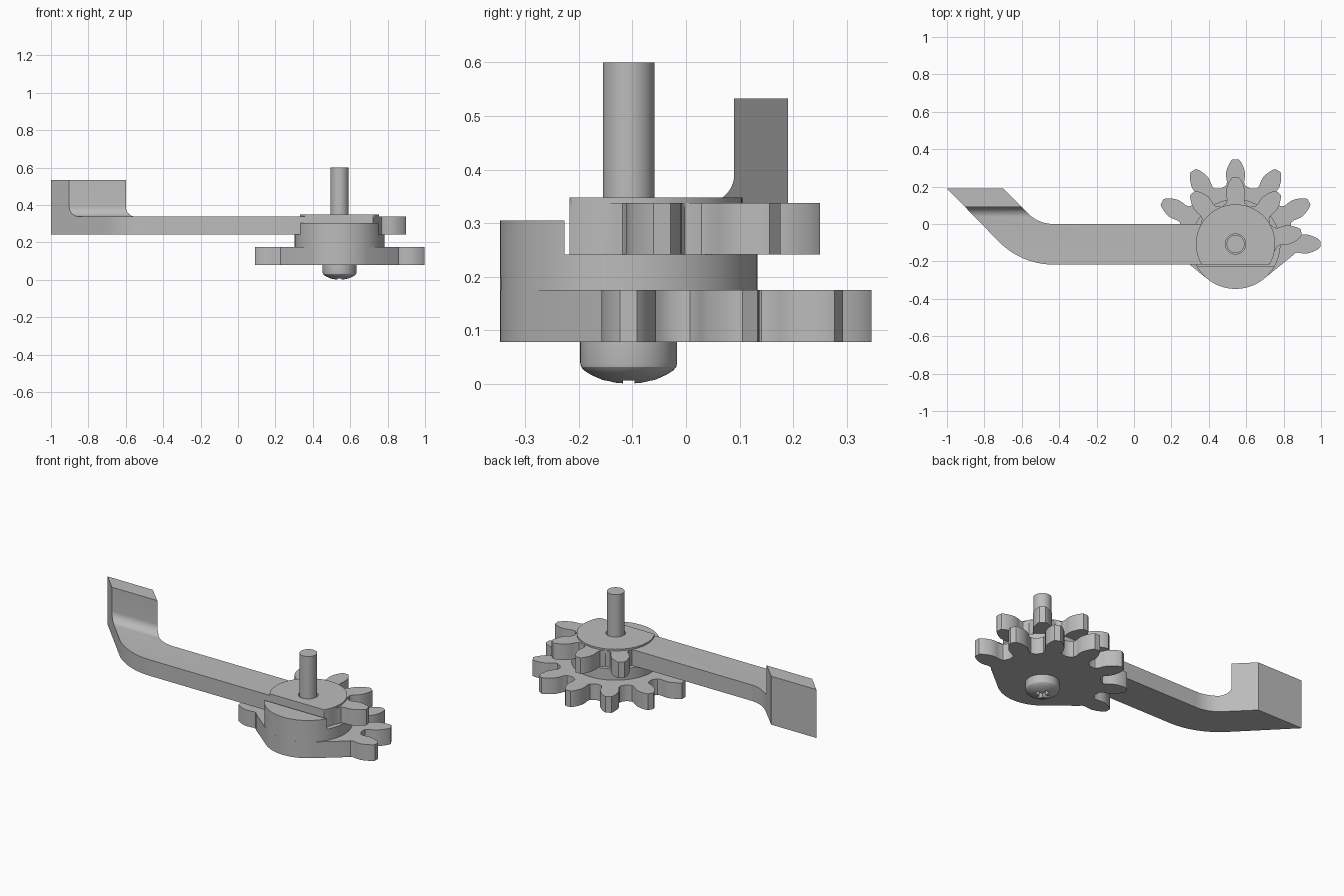
import bpy, bmesh
from math import sin, cos, pi, radians

if "Cube" in bpy.data.objects:
    bpy.data.objects.remove(bpy.data.objects["Cube"], do_unlink=True)

CX, CY = 0.543, -0.107   # shared axis of pin, hub and gears
FLAT = -0.11             # flat side of the upper gear, relative to the axis

steel = bpy.data.materials.new("plain_grey")
steel.use_nodes = True
GREY = (0.5, 0.5, 0.5, 1)
steel.diffuse_color = GREY
steel.node_tree.nodes["Principled BSDF"].inputs["Base Color"].default_value = GREY


def make(name, bm):
    bmesh.ops.recalc_face_normals(bm, faces=bm.faces)
    mesh = bpy.data.meshes.new(name)
    bm.to_mesh(mesh)
    bm.free()
    mesh.materials.append(steel)
    ob = bpy.data.objects.new(name, mesh)
    bpy.context.collection.objects.link(ob)
    return ob


def prism(name, outline, low, high, along_x=False):
    """Extrude a flat outline along z, or a (y, z) outline along x."""
    bm = bmesh.new()
    place = (lambda p, t: (t, *p)) if along_x else (lambda p, t: (*p, t))
    face = bm.faces.new([bm.verts.new(place(p, low)) for p in outline])
    new = bmesh.ops.extrude_face_region(bm, geom=[face])["geom"]
    for v in new:
        if isinstance(v, bmesh.types.BMVert):
            v.co["xyz".index("x" if along_x else "z")] = high
    return make(name, bm)


def arc(r, start, end, n, cx=0.0, cy=0.0):
    angles = [radians(start + (end - start) * i / n) for i in range(n + 1)]
    return [(cx + r * cos(a), cy + r * sin(a)) for a in angles]


def circle(r, n=96):
    return arc(r, 0, 360, n)[:-1]


def on_axis(points):
    return [(x + CX, y + CY) for x, y in points]


# Tooth half profile: height above the root, half width
TOOTH = [(0, .060), (.008, .050), (.025, .046), (.05, .050), (.075, .051),
         (.1, .044), (.122, .034), (.138, .024), (.146, .016)]


def teeth(root, angles, pitch):
    points = []
    for a in map(radians, angles):
        half = [(root + h, -w) for h, w in TOOTH]
        for r, w in half + [(r, -w) for r, w in reversed(half)]:
            points.append((r * cos(a) - w * sin(a), r * sin(a) + w * cos(a)))
        mid = a + radians(pitch / 2)
        if a < radians(angles[-1]):
            points.append((root * cos(mid), root * sin(mid)))
    return points


def combine(target, other, operation):
    mod = target.modifiers.new(operation.lower(), "BOOLEAN")
    mod.operation, mod.object, mod.solver = operation, other, "EXACT"
    bpy.context.view_layer.objects.active = target
    bpy.ops.object.modifier_apply(modifier=mod.name)
    bpy.data.objects.remove(other, do_unlink=True)


def smooth(ob):
    bpy.ops.object.select_all(action="DESELECT")
    ob.select_set(True)
    bpy.context.view_layer.objects.active = ob
    bpy.ops.object.shade_smooth_by_angle(angle=radians(28))


# Lever arm: bent outline, trimmed by a side profile with a filleted upright end
bend = (-.43, .193)
outline = ([(CX, CY + FLAT)] + arc(.41, 270, 225, 14, *bend) + [(-1, .19), (-.70, .19)]
           + arc(.193, 225, 270, 14, *bend) + [(CX, 0)])
lever = prism("lever_arm", outline, .242, .533)
side = ([(-.4, .2), (-.4, .338)] + arc(.053, 270, 360, 10, .037, .391)
        + [(.09, .6), (.3, .6), (.3, .2)])
combine(lever, prism("side_profile", side, -1.2, 1.2, True), "INTERSECT")

# Upper gear on the lever, flat at the front
upper = teeth(.211, [10, 50, 90, 130], 40)
x_flat = (.211 ** 2 - FLAT ** 2) ** .5
upper += arc(.211, 150, 211, 12) + [(-x_flat, FLAT), (x_flat, FLAT)] + arc(.211, -31, -12, 5)
combine(lever, prism("upper_gear", on_axis(upper), .242, .338), "UNION")

# Thin cap on top of the upper gear, with clearance hole for the pin
cap = [(x, max(y, FLAT)) for x, y in circle(.212)]
combine(lever, prism("cap", on_axis(cap), .33, .348), "UNION")
combine(lever, prism("pin_hole", on_axis(circle(.054, 48)), .2, .4), "DIFFERENCE")
smooth(lever)

# Lower gear: teeth round the back, body tapering to the hub at the front
lower = teeth(.307, range(0, 181, 30), 30) + arc(.24, 231, 309, 30)
gear = prism("lower_gear", on_axis(lower), .078, .175)

# Hub disc and the raised front stop
combine(gear, prism("hub", on_axis(circle(.24)), .12, .242), "UNION")
stop = arc(.24, 210, 330, 40)
combine(gear, prism("stop", on_axis(stop), .2, .305), "UNION")
smooth(gear)

# Pin
smooth(prism("pin", on_axis(circle(.048, 48)), .2, .6))

# Domed screw head with a cross recess
bm = bmesh.new()
profile = [(0, 0), (.025, .002), (.05, .008), (.07, .017), (.083, .025),
           (.089, .032), (.0905, .04), (.0905, .078), (0, .078)]
verts = [bm.verts.new((CX + r, CY, z)) for r, z in profile]
edges = [bm.edges.new(pair) for pair in zip(verts, verts[1:])]
bmesh.ops.spin(bm, geom=verts + edges, cent=(CX, CY, 0), axis=(0, 0, 1),
               angle=2 * pi, steps=48, use_duplicate=False)
bmesh.ops.remove_doubles(bm, verts=bm.verts, dist=1e-4)
head = make("screw_head", bm)
arm, slot = .042, .011
quarter = [(arm, -slot), (arm, slot), (slot, slot)]
cross = []
for k in range(4):
    c, s = [(1, 0), (0, 1), (-1, 0), (0, -1)][k]
    cross += [(x * c - y * s, x * s + y * c) for x, y in quarter]
combine(head, prism("recess", on_axis(cross), -.05, .035), "DIFFERENCE")
smooth(head)
